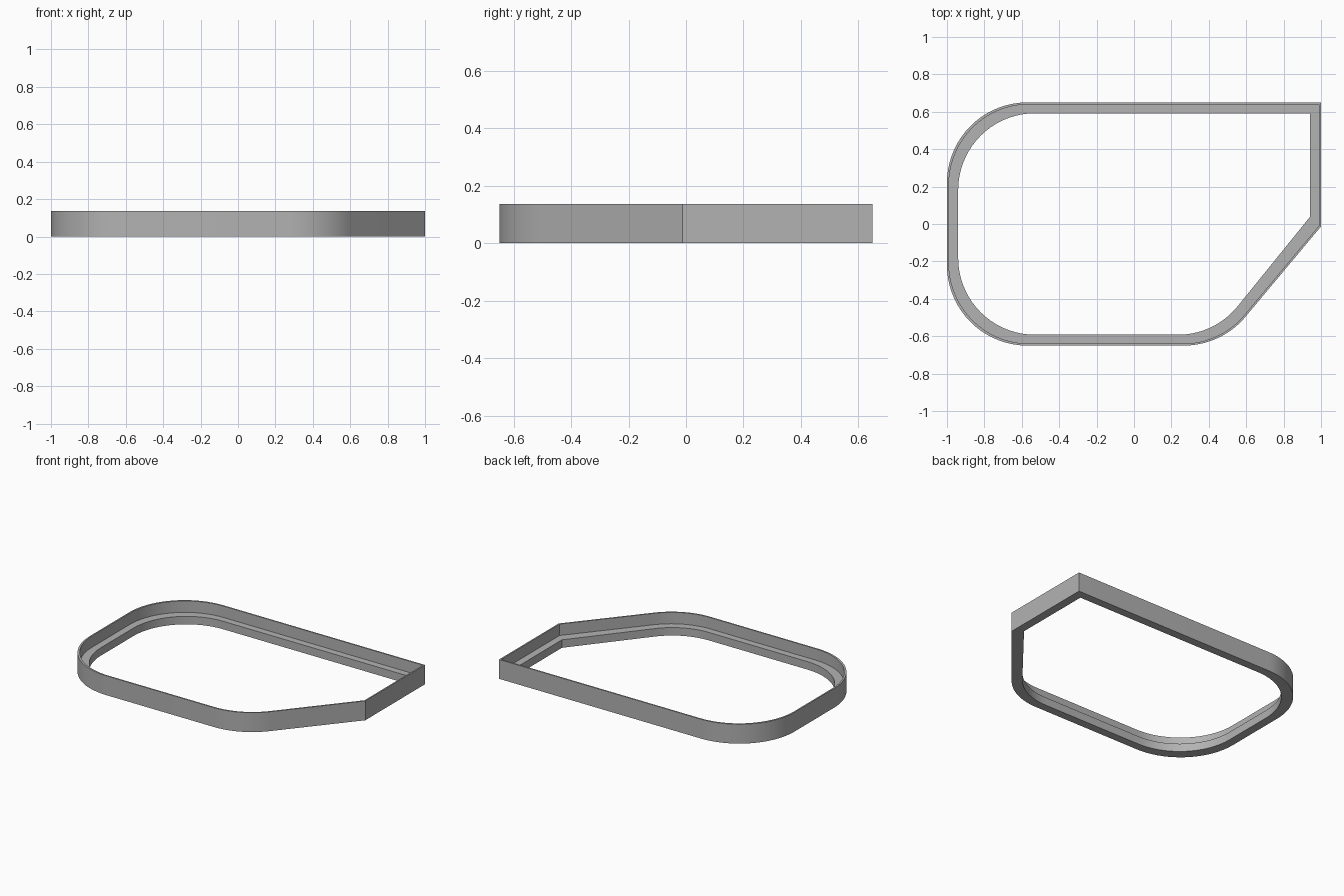
import bpy, bmesh, math
from mathutils import Vector

cube = bpy.data.objects.get("Cube")
if cube:
    bpy.data.objects.remove(cube, do_unlink=True)

HEIGHT = 0.136
LEDGE = 0.056
SEGMENTS = 18


def material(name, color):
    mat = bpy.data.materials.new(name)
    mat.use_nodes = True
    mat.diffuse_color = color
    mat.node_tree.nodes["Principled BSDF"].inputs["Base Color"].default_value = color
    return mat


def rounded_outline(corners, radius):
    """Corners are (x, y, is_round); round ones become tangent arcs."""
    points = []
    for i, (x, y, is_round) in enumerate(corners):
        p = Vector((x, y))
        if not is_round:
            points.append(p)
            continue
        to_prev = (Vector(corners[i - 1][:2]) - p).normalized()
        to_next = (Vector(corners[(i + 1) % len(corners)][:2]) - p).normalized()
        half = to_prev.angle(to_next) / 2
        centre = p + (to_prev + to_next).normalized() * radius / math.sin(half)
        start = p + to_prev * radius / math.tan(half) - centre
        end = p + to_next * radius / math.tan(half) - centre
        sweep = start.angle(end)
        for k in range(SEGMENTS + 1):
            t = k / SEGMENTS
            arm = start * math.sin((1 - t) * sweep) + end * math.sin(t * sweep)
            points.append(centre + arm / math.sin(sweep))
    return points


def frame_outline(side, end, nose_y, chamfer_x, radius):
    return rounded_outline([
        (side, end, False), (-side, end, True), (-side, -end, True),
        (chamfer_x, -end, True), (side, nose_y, False)], radius)


# Plan outlines: outside wall, inside of the thin lip, inside of the ledge
outer = frame_outline(1.0, 0.65, -0.013, 0.467, 0.43)
lip = frame_outline(0.99, 0.64, -0.008, 0.462, 0.43)
inner = frame_outline(0.94, 0.592, 0.037, 0.431, 0.41)

# Stepped cross-section carried around the frame
section = [(outer, 0), (outer, HEIGHT), (lip, HEIGHT),
           (lip, LEDGE), (inner, LEDGE), (inner, 0)]
bm = bmesh.new()
rings = [[bm.verts.new((p.x, p.y, z)) for p in outline] for outline, z in section]
count = len(outer)
for r, ring in enumerate(rings):
    other = rings[(r + 1) % len(rings)]
    for i in range(count):
        j = (i + 1) % count
        bm.faces.new((ring[i], ring[j], other[j], other[i]))
bmesh.ops.recalc_face_normals(bm, faces=bm.faces)

mesh = bpy.data.meshes.new("stepped_frame")
bm.to_mesh(mesh)
bm.free()
mesh.materials.append(material("plain grey", (0.45, 0.45, 0.45, 1)))
frame = bpy.data.objects.new("stepped_frame", mesh)
bpy.context.collection.objects.link(frame)

# Smooth the rounded corners, keep the step edges crisp
bpy.ops.object.select_all(action='DESELECT')
frame.select_set(True)
bpy.context.view_layer.objects.active = frame
bpy.ops.object.shade_smooth_by_angle(angle=math.radians(30))
